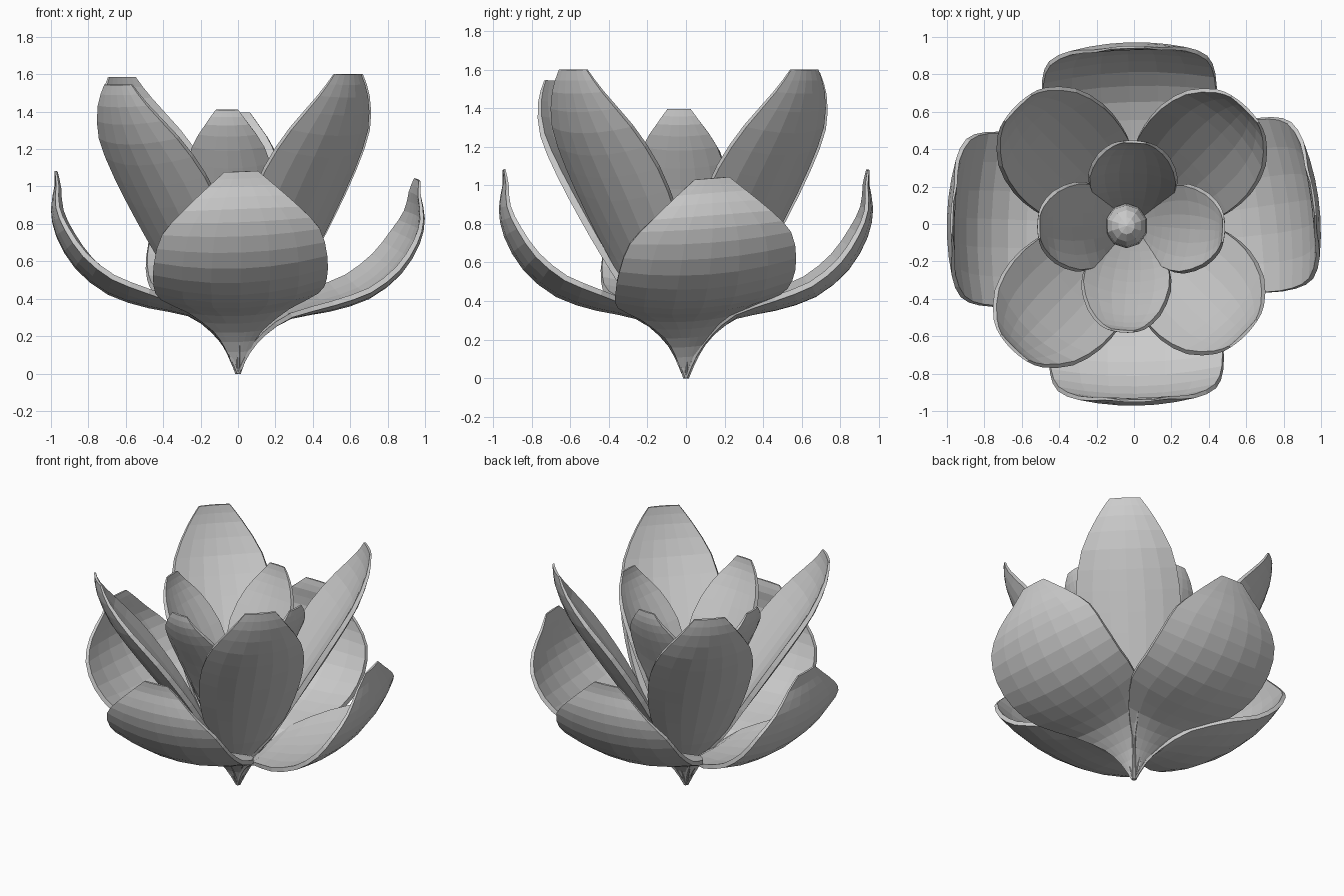
import bpy, bmesh
from math import radians, sin, pi
from mathutils import Vector, Matrix

if "Cube" in bpy.data.objects:
    bpy.data.objects.remove(bpy.data.objects["Cube"])

COLS = 6      # facets across a petal
STEPS = 2     # rows per profile span


def smooth_rows(keys):
    """Catmull-Rom through (radius, height, half width) keys."""
    k = [Vector(p) for p in keys]
    k = [2 * k[0] - k[1]] + k + [2 * k[-1] - k[-2]]
    rows = []
    for i in range(1, len(k) - 2):
        a, b, c, d = k[i - 1:i + 3]
        for s in range(STEPS):
            t = s / STEPS
            rows.append(0.5 * (2 * b + (c - a) * t + (2 * a - 5 * b + 4 * c - d) * t * t
                               + (3 * b - a - 3 * c + d) * t ** 3))
    rows.append(k[-2])
    return rows


def petal(name, keys, angle, cup, radial=1.0, height=1.0, roll=0.0, shift=(0, 0), thick=0.045):
    rows = smooth_rows(keys)
    wmax = max(r[2] for r in rows)
    turn = Matrix.Rotation(radians(angle), 3, 'Z')
    bm = bmesh.new()
    grid = []
    for i, (r, z, w) in enumerate(rows):
        p, q = rows[max(i - 1, 0)], rows[min(i + 1, len(rows) - 1)]
        tan = Vector((q[0] - p[0], 0, q[1] - p[1])).normalized()
        inward = Vector((-tan.z, 0, tan.x))      # towards the flower centre
        line = []
        for j in range(COLS + 1):
            u = 2 * j / COLS - 1
            co = Vector((r, u * w, z + roll * u * w)) + inward * cup * (u * w / wmax) ** 2
            co.x *= radial
            co.z *= height
            co = turn @ co
            f = min(z, 1)
            line.append(bm.verts.new(co + Vector((shift[0] * f, shift[1] * f, 0))))
        grid.append(line)
    for a, b in zip(grid, grid[1:]):
        for j in range(COLS):
            bm.faces.new((a[j], a[j + 1], b[j + 1], b[j]))
    bmesh.ops.recalc_face_normals(bm, faces=bm.faces)
    me = bpy.data.meshes.new(name)
    bm.to_mesh(me)
    bm.free()
    ob = bpy.data.objects.new(name, me)
    bpy.context.collection.objects.link(ob)
    # Thickness tapers towards base, tip and side edges
    group = ob.vertex_groups.new(name="thickness")
    n = len(rows) - 1
    for v in range(len(me.vertices)):
        i, j = divmod(v, COLS + 1)
        u = 2 * j / COLS - 1
        group.add([v], (0.3 + 0.7 * sin(pi * i / n)) * (1 - 0.35 * u * u), 'REPLACE')
    m = ob.modifiers.new("thickness", 'SOLIDIFY')
    m.thickness = thick
    m.offset = 0
    m.vertex_group = group.name


# Wide outer petals, spreading and then turning up
outer = [(0.0, 0.0, 0.015), (0.05, 0.12, 0.06), (0.13, 0.23, 0.13), (0.26, 0.325, 0.27),
         (0.47, 0.37, 0.42), (0.68, 0.44, 0.46), (0.85, 0.575, 0.46), (0.95, 0.74, 0.42),
         (0.98, 0.88, 0.31), (0.965, 1.0, 0.18), (0.97, 1.08, 0.09)]
for name, ang, rad, h, roll in (("right", 8, 1.0, 0.96, 0.08), ("back", 92, 0.975, 1.0, 0.03),
                                ("left", 178, 1.005, 1.0, 0.03), ("front", 271, 0.975, 1.0, 0.04)):
    petal("outer_petal_" + name, outer, ang, 0.07, rad, h, roll)

# Tall middle petals on the diagonals
middle = [(0.01, 0.03, 0.02), (0.06, 0.2, 0.08), (0.20, 0.40, 0.20), (0.34, 0.62, 0.28),
          (0.47, 0.82, 0.32), (0.62, 1.05, 0.33), (0.76, 1.28, 0.285),
          (0.84, 1.48, 0.18), (0.86, 1.60, 0.10)]
for name, ang, rad, h in (("back_right", 46, 1.0, 1.0), ("back_left", 135, 1.03, 0.99),
                          ("front_left", 226, 1.08, 0.965), ("front_right", 315, 0.97, 1.0)):
    petal("middle_petal_" + name, middle, ang, 0.085, rad, h, thick=0.055)

# Smaller inner petals
inner = [(0.01, 0.08, 0.02), (0.06, 0.28, 0.08), (0.14, 0.52, 0.16), (0.23, 0.76, 0.215),
         (0.34, 1.0, 0.235), (0.44, 1.2, 0.19), (0.49, 1.33, 0.115), (0.50, 1.41, 0.06)]
for name, ang, rad, h in (("right", -3, 1.0, 0.99), ("back", 87, 0.9, 0.99),
                          ("left", 181, 0.98, 0.97), ("front", 266, 1.13, 1.0)):
    petal("inner_petal_" + name, inner, ang, 0.06, rad, h, shift=(-0.02, -0.01), thick=0.045)

# Small rounded bud in the centre
bpy.ops.mesh.primitive_uv_sphere_add(segments=10, ring_count=8, location=(-0.04, -0.01, 0.53))
bud = bpy.context.object
bud.name = "centre_bud"
bud.scale = (0.115, 0.12, 0.17)
